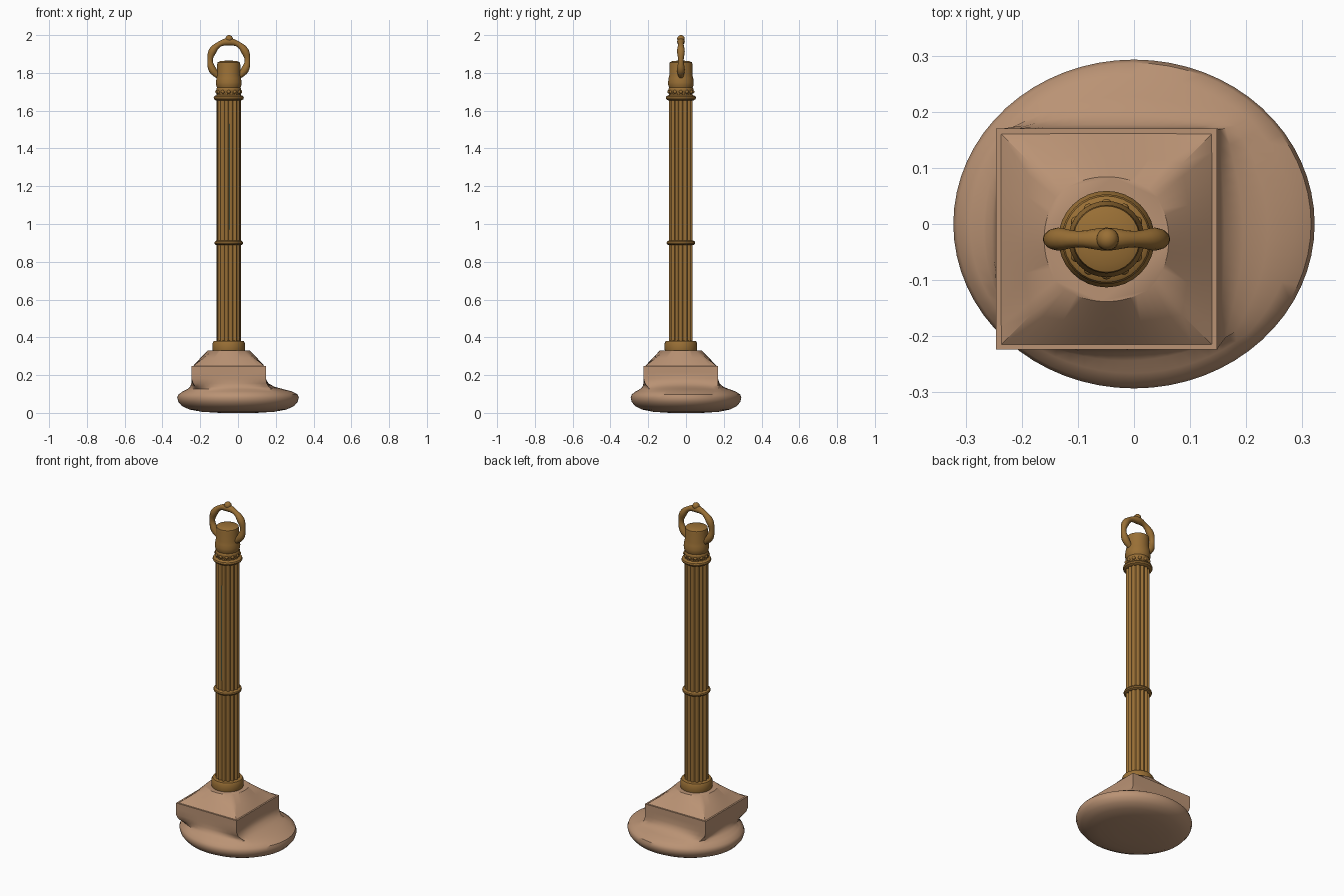
import bpy, bmesh, math
from mathutils import Vector

if "Cube" in bpy.data.objects:
    bpy.data.objects.remove(bpy.data.objects["Cube"])

CX, CY = -0.049, -0.027   # column axis


def material(name, rgb):
    m = bpy.data.materials.new(name)
    m.diffuse_color = (*rgb, 1)
    m.use_nodes = True
    m.node_tree.nodes["Principled BSDF"].inputs["Base Color"].default_value = m.diffuse_color
    return m


STONE = material("pinkish stone", (0.49, 0.29, 0.175))
BRONZE = material("aged bronze", (0.32, 0.16, 0.036))
TEAL = material("teal inlay", (0.08, 0.30, 0.27))


def finish(bm, name, mat, angle=35):
    bmesh.ops.recalc_face_normals(bm, faces=bm.faces)
    me = bpy.data.meshes.new(name)
    bm.to_mesh(me)
    bm.free()
    me.materials.append(mat)
    ob = bpy.data.objects.new(name, me)
    bpy.context.collection.objects.link(ob)
    bpy.ops.object.select_all(action='DESELECT')
    ob.select_set(True)
    bpy.context.view_layer.objects.active = ob
    bpy.ops.object.shade_smooth_by_angle(angle=math.radians(angle))
    return ob


def loft(name, rings, mat, angle=35):
    """Skin a stack of equal-length point rings and cap both ends."""
    bm = bmesh.new()
    rows = [[bm.verts.new(p) for p in ring] for ring in rings]
    n = len(rows[0])
    for a, b in zip(rows, rows[1:]):
        for i in range(n):
            j = (i + 1) % n
            bm.faces.new((a[i], a[j], b[j], b[i]))
    bm.faces.new(rows[0])
    bm.faces.new(rows[-1])
    return finish(bm, name, mat, angle)


def turned(name, profile, mat=BRONZE, n=32):
    """Lathe (radius, z) pairs about the column axis."""
    return loft(name, [[(CX + r * math.cos(math.tau * i / n),
                         CY + r * math.sin(math.tau * i / n), z)
                        for i in range(n)] for r, z in profile], mat)


def bead_ring(z, r, tube_r, tube_h):
    return [(r, z - tube_h)] + [
        (r + tube_r * math.cos(a), z + tube_h * math.sin(a))
        for a in (-1.2, -0.6, 0, 0.6, 1.2)] + [(r, z + tube_h)]


# stone foot: oval pebble that grows into an offset square block
def stone_ring(z, rx, ry, half, t, n=64):
    pts = []
    for i in range(n):
        a = math.tau * i / n
        c, s = math.cos(a), math.sin(a)
        k = half / max(abs(c), abs(s))
        oval = Vector((rx * c, ry * s, z))
        square = Vector((CX + k * c, CY + k * s, z))
        pts.append(oval.lerp(square, t))
    return pts


RX, RY, H = 0.322, 0.293, 0.197
foot = [stone_ring(z, RX * s, RY * s, H, t) for s, z, t in (
    (0.30, 0.000, 0), (0.60, 0.006, 0), (0.80, 0.018, 0), (0.92, 0.036, 0),
    (0.98, 0.058, 0), (1.00, 0.080, 0), (0.98, 0.098, 0), (0.92, 0.114, 0.08),
    (0.86, 0.126, 0.3), (0.82, 0.138, 0.6), (0.80, 0.156, 0.88),
    (0.80, 0.180, 1), (0.80, 0.215, 1), (0.80, 0.249, 1))]
loft("stone_foot", foot, STONE, 40)


# sloping shoulder from the square block to the round collar
def shoulder_ring(z, half, r, t, n=64):
    pts = []
    for i in range(n):
        a = math.tau * i / n
        c, s = math.cos(a), math.sin(a)
        d = half / max(abs(c), abs(s)) * (1 - t) + r * t
        pts.append((CX + d * c, CY + d * s, z))
    return pts


loft("stone_shoulder", [shoulder_ring(0.247, 0.19, 0.19, 0),
                        shoulder_ring(0.29, 0.148, 0.155, 0.35),
                        shoulder_ring(0.33, 0.108, 0.112, 0.8)], STONE, 40)

# bronze collar at the foot of the shaft
turned("foot_collar", [(0.082, 0.32), (0.086, 0.335), (0.086, 0.368),
                       (0.080, 0.38), (0.06, 0.382)])

# fluted shaft
FLUTES, N = 14, 14 * 8
shaft = []
for z in (0.36, 1.69):
    ring = []
    for i in range(N):
        a = math.tau * i / N
        # groove centred on the front (-y) direction
        g = 0.5 + 0.5 * math.cos(FLUTES * (a + math.pi / 2))
        r = 0.064 - 0.010 * g ** 1.5
        ring.append((CX + r * math.cos(a), CY + r * math.sin(a), z))
    shaft.append(ring)
loft("fluted_shaft", shaft, BRONZE, 45)

# teal strip in the front groove
bm = bmesh.new()
bmesh.ops.create_cube(bm, size=1)
for v in bm.verts:
    v.co = (CX + 0.008 + v.co.x * 0.008, CY - 0.0565 + v.co.y * 0.008,
            1.25 + v.co.z * 0.56)
finish(bm, "inlay_strip", TEAL)

# rings around the shaft
turned("middle_ring", bead_ring(0.90, 0.062, 0.014, 0.012))
turned("upper_ring", bead_ring(1.668, 0.062, 0.018, 0.014))

# neck and cap
turned("neck_and_cap", [
    (0.060, 1.67), (0.060, 1.695), (0.066, 1.705), (0.066, 1.715),
    (0.062, 1.722), (0.067, 1.735), (0.068, 1.75), (0.065, 1.772),
    (0.061, 1.79), (0.061, 1.845), (0.059, 1.856), (0.045, 1.862),
    (0.015, 1.865)])

# small beads above the upper ring
bm = bmesh.new()
for i in range(12):
    a = math.tau * i / 12
    new = bmesh.ops.create_icosphere(bm, subdivisions=2, radius=0.010)["verts"]
    bmesh.ops.translate(bm, verts=new, vec=(CX + 0.062 * math.cos(a),
                                            CY + 0.062 * math.sin(a), 1.70))
finish(bm, "neck_beads", BRONZE)

# lifting ring through the cap, thickened at the crown
bm = bmesh.new()
M, K, R = 48, 12, 0.099
rows = []
for i in range(M):
    a = math.tau * i / M
    t = 0.0175 + 0.003 * math.cos(6 * (a - math.pi / 2))
    row = []
    for j in range(K):
        b = math.tau * j / K
        d = R + t * math.cos(b)
        row.append(bm.verts.new((CX + d * math.cos(a), CY + t * math.sin(b),
                                 1.866 + d * math.sin(a))))
    rows.append(row)
for i in range(M):
    p, q = rows[i], rows[(i + 1) % M]
    for j in range(K):
        k = (j + 1) % K
        bm.faces.new((p[j], p[k], q[k], q[j]))
finish(bm, "lifting_ring", BRONZE, 60)

# knob on top of the ring
bm = bmesh.new()
bmesh.ops.create_uvsphere(bm, u_segments=16, v_segments=10, radius=0.02)
bmesh.ops.translate(bm, verts=bm.verts, vec=(CX + 0.002, CY, 1.98))
finish(bm, "ring_knob", BRONZE, 60)
